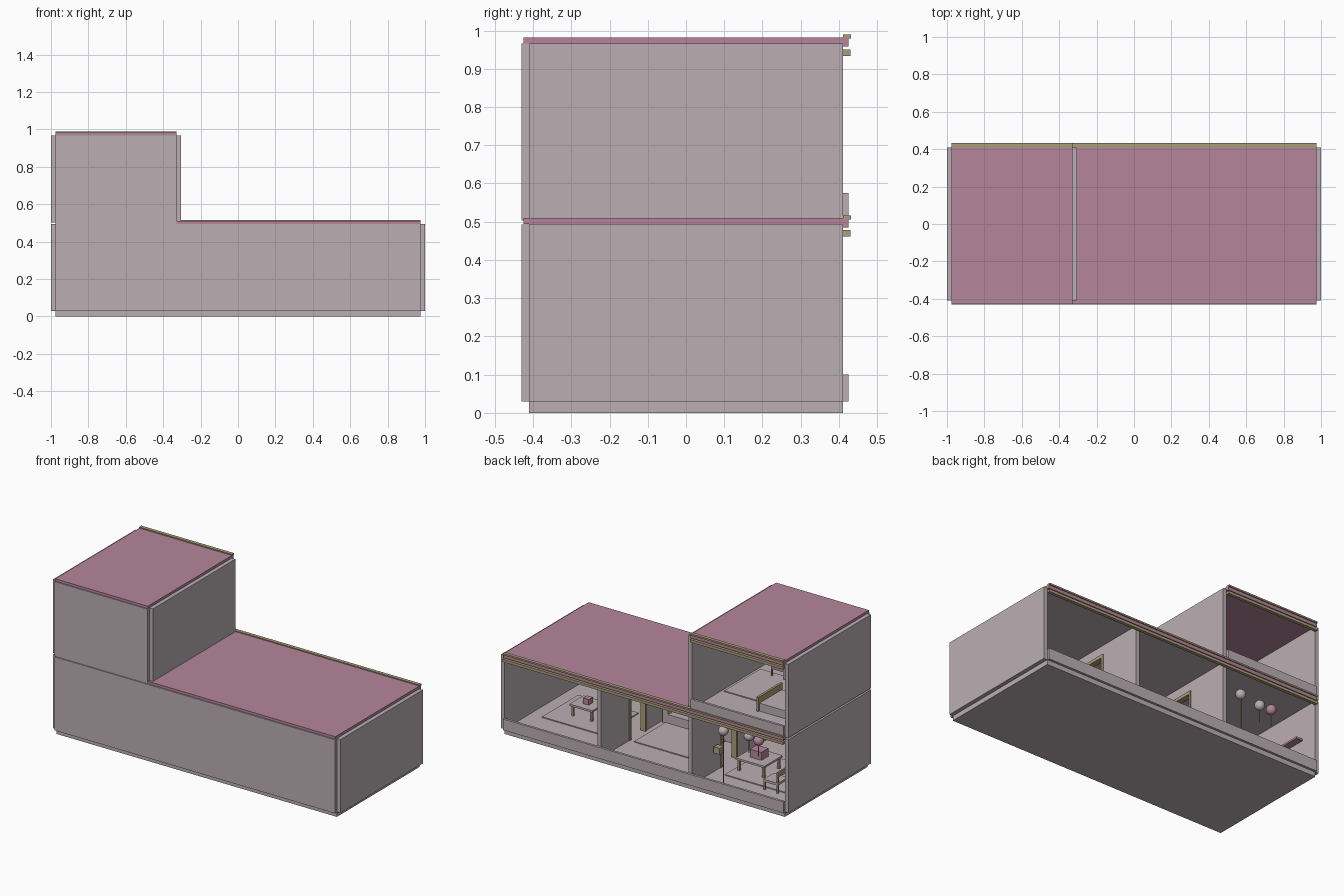
import bpy

cube = bpy.data.objects.get("Cube")
if cube:
    bpy.data.objects.remove(cube, do_unlink=True)


def material(name, rgb):
    m = bpy.data.materials.new(name)
    m.use_nodes = True
    m.diffuse_color = (*rgb, 1)
    m.node_tree.nodes["Principled BSDF"].inputs["Base Color"].default_value = (*rgb, 1)
    return m


GREY = material("mauve grey", (0.50, 0.43, 0.45))
PINK = material("dusty pink", (0.46, 0.24, 0.33))
TAN = material("olive tan", (0.41, 0.34, 0.20))


def box(name, x, y, z, mat):
    """Box spanning the given (low, high) ranges."""
    spans = (x, y, z)
    bpy.ops.mesh.primitive_cube_add(size=1, location=[(a + b) / 2 for a, b in spans])
    ob = bpy.context.object
    ob.name = name
    ob.scale = [b - a for a, b in spans]
    bpy.ops.object.transform_apply(location=False, rotation=False, scale=True)
    ob.data.materials.append(mat)
    return ob


def block(name, cx, cy, w, d, z0, h, mat):
    """Box centred on a floor position."""
    return box(name, (cx - w / 2, cx + w / 2), (cy - d / 2, cy + d / 2), (z0, z0 + h), mat)


def table(name, cx, cy, w, d, z0, h):
    block(name + "_top", cx, cy, w, d, z0 + h - 0.012, 0.012, GREY)
    for sx in (-1, 1):
        for sy in (-1, 1):
            block(name + "_leg", cx + sx * (w / 2 - 0.015), cy + sy * (d / 2 - 0.015),
                  0.014, 0.014, z0, h - 0.012, TAN)


def chair(name, cx, cy, z0, seat_mat):
    block(name + "_seat", cx, cy, 0.1, 0.1, z0 + 0.05, 0.015, seat_mat)
    block(name + "_back", cx - 0.045, cy, 0.01, 0.1, z0 + 0.1, 0.03, TAN)
    for sx in (-1, 1):
        for sy in (-1, 1):
            block(name + "_leg", cx + sx * 0.045, cy + sy * 0.045, 0.01, 0.01,
                  z0, 0.05 if sx > 0 else 0.13, TAN)


def ball_on_pole(name, x, y, z, low, mat):
    bpy.ops.mesh.primitive_uv_sphere_add(segments=20, ring_count=12, radius=0.03, location=(x, y, z))
    ball = bpy.context.object
    ball.name = name
    ball.data.materials.append(mat)
    bpy.ops.object.shade_smooth_by_angle()
    bpy.ops.mesh.primitive_cylinder_add(vertices=8, radius=0.003, depth=z - low,
                                        location=(x, y, (z + low) / 2))
    bpy.context.object.name = name + "_pole"
    bpy.context.object.data.materials.append(TAN)


IN, OUT = 0.975, 1.0      # inner and outer faces of the end walls
DEPTH = (-0.41, 0.41)
FLOOR, UPPER = 0.03, 0.51


def storey(name, x0, x1, z0, z1, sill):
    """End walls, closed front and the open back with its sill and rail."""
    box(name + "_end_wall", (x0 - 0.025, x0), DEPTH, (z0, z1), GREY)
    box(name + "_end_wall", (x1, x1 + 0.025), DEPTH, (z0, z1), GREY)
    box(name + "_front_wall", (x0, x1), (-0.43, -0.41), (z0, z1), GREY)
    box(name + "_back_sill", (x0, x1), (0.41, 0.425), (z0, sill), GREY)
    box(name + "_back_rail", (x0, x1), (0.41, 0.43), (z1 - 0.032, z1 - 0.015), TAN)
    box(name + "_fascia", (x0, x1), (0.41, 0.425), (z1 - 0.008, z1 + 0.01), PINK)
    box(name + "_roof_trim", (x0, x1), (0.41, 0.432), (z1 + 0.013, z1 + 0.023), TAN)


# Shell
box("base_floor", (-IN, IN), DEPTH, (0, FLOOR), GREY)
storey("lower", -IN, IN, FLOOR, 0.493, 0.1)
storey("tower", -IN, -0.33, 0.503, 0.966, 0.575)
box("lower_ceiling", (-IN, IN), DEPTH, (0.487, 0.494), GREY)
box("lower_roof", (-0.33, IN), (-0.425, 0.425), (0.494, UPPER), PINK)
box("tower_floor", (-IN, -0.33), (-0.425, 0.41), (0.494, UPPER), GREY)
box("tower_roof", (-IN, -0.33), (-0.425, 0.425), (0.966, 0.982), PINK)

# Inner walls with framed doorways
DOOR = (-0.04, 0.13)
DOOR_TOP = 0.43
for x in (-0.3175, 0.3175):
    wall = (x - 0.0125, x + 0.0125)
    trim = (x - 0.018, x + 0.018)
    box("inner_wall_front", wall, (-0.41, DOOR[0]), (FLOOR, 0.487), GREY)
    box("inner_wall_back", wall, (DOOR[1], 0.41), (FLOOR, 0.487), GREY)
    box("inner_wall_lintel", wall, DOOR, (DOOR_TOP, 0.487), GREY)
    box("door_jamb", trim, (DOOR[0], DOOR[0] + 0.015), (FLOOR, DOOR_TOP), TAN)
    box("door_jamb", trim, (DOOR[1] - 0.015, DOOR[1]), (FLOOR, DOOR_TOP), TAN)
    box("door_head", trim, DOOR, (DOOR_TOP - 0.02, DOOR_TOP), TAN)

# Rugs
for cx, cy, z in ((0.68, -0.02, FLOOR), (0.06, -0.05, FLOOR), (-0.62, 0.02, FLOOR), (-0.56, -0.06, UPPER)):
    block("rug", cx, cy, 0.42, 0.36, z, 0.006, GREY)

# Left room: low table with a box
table("low_table", 0.69, -0.01, 0.16, 0.14, FLOOR, 0.08)
block("low_table_box", 0.69, -0.01, 0.04, 0.04, 0.11, 0.035, PINK)

# Middle room: sofa
block("sofa_seat", 0.05, -0.27, 0.46, 0.18, FLOOR, 0.06, GREY)
block("sofa_back", 0.05, -0.375, 0.46, 0.04, FLOOR, 0.13, GREY)
for x in (-0.17, 0.27):
    block("sofa_arm", x, -0.27, 0.04, 0.18, FLOOR, 0.09, GREY)

# Right room: dining table, chair, shelf, wall box and balls
table("dining_table", -0.53, 0.03, 0.2, 0.18, FLOOR, 0.085)
block("dining_table_box", -0.53, 0.03, 0.08, 0.07, 0.115, 0.05, PINK)
chair("dining_chair", -0.75, 0.18, FLOOR, GREY)
box("wall_shelf", (-IN, -0.93), (0.14, 0.3), (0.28, 0.292), PINK)
block("wall_box", -0.36, 0.19, 0.04, 0.04, 0.155, 0.04, TAN)
ball_on_pole("floor_lamp", -0.495, 0.336, 0.385, FLOOR, GREY)
ball_on_pole("grey_ball", -0.655, 0.31, 0.385, 0.28, GREY)
ball_on_pole("pink_ball", -0.73, 0.32, 0.38, 0.28, PINK)

# Tower room: bed, chair
box("bed_mattress", (-0.96, -0.66), (0.0, 0.22), (UPPER, 0.56), GREY)
box("bed_footboard", (-0.665, -0.65), (-0.01, 0.23), (UPPER, 0.6), TAN)
box("bed_headboard", (-0.974, -0.96), (-0.01, 0.23), (UPPER, 0.64), TAN)
box("bed_pillow", (-0.95, -0.88), (0.04, 0.18), (0.56, 0.58), PINK)
chair("tower_chair", -0.5, -0.25, UPPER, PINK)
block("chair_cushion", -0.5, -0.25, 0.08, 0.08, UPPER + 0.065, 0.04, PINK)
